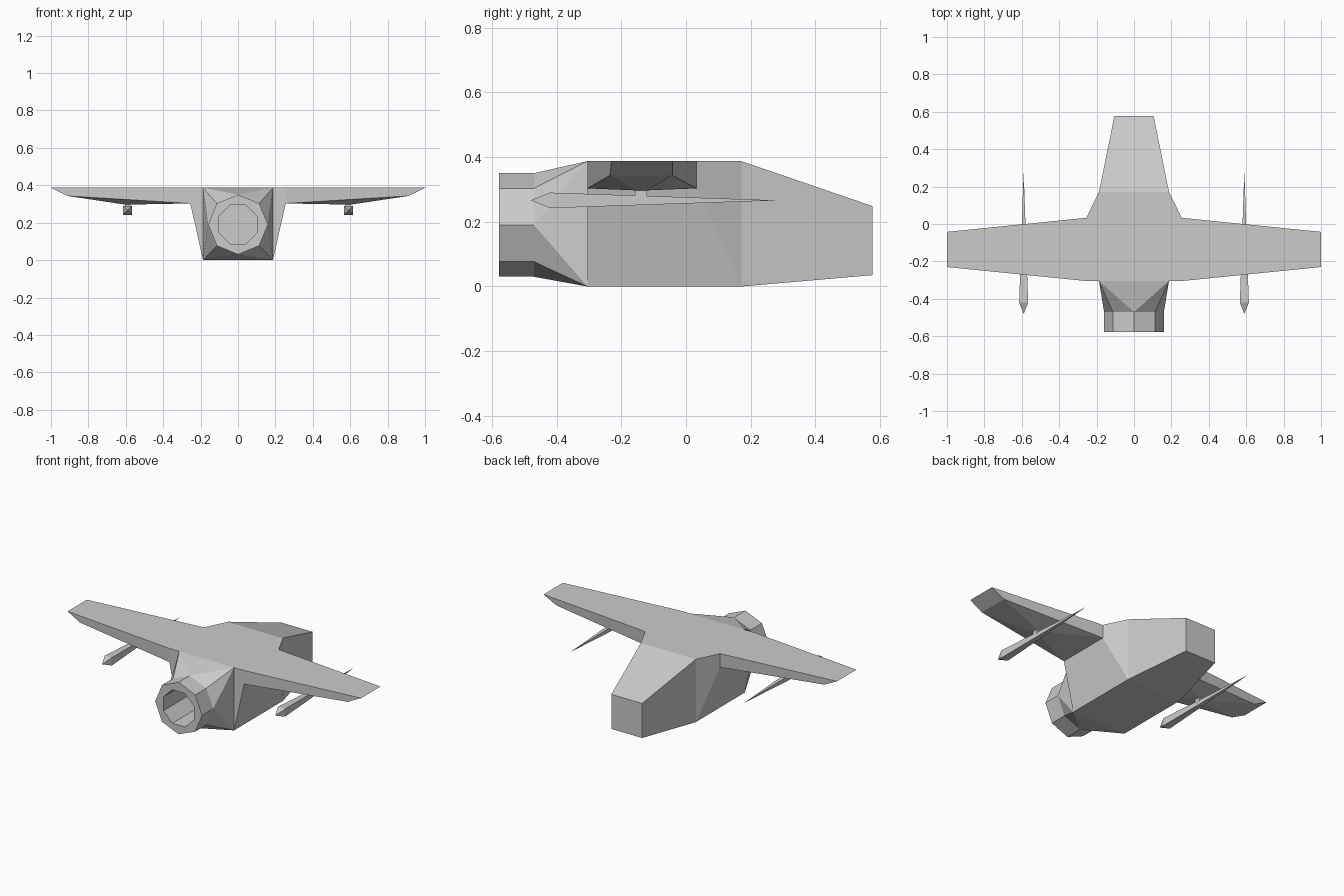
import bpy, bmesh
from math import sin, cos, pi

if "Cube" in bpy.data.objects:
    bpy.data.objects.remove(bpy.data.objects["Cube"])


def finish(bm, name):
    bmesh.ops.recalc_face_normals(bm, faces=bm.faces)
    me = bpy.data.meshes.new(name)
    bm.to_mesh(me)
    bm.free()
    ob = bpy.data.objects.new(name, me)
    bpy.context.collection.objects.link(ob)
    return ob


# Right half of the airframe: named corner points (capital = upper wing edge)
Y1, Y2, Y3, TOP = -0.305, 0.172, 0.577, 0.387
P = {
    "FTc": (0, Y1, TOP), "FT": (.187, Y1, TOP), "FB": (.187, Y1, 0), "FBc": (0, Y1, 0),
    "BTc": (0, Y2, TOP), "BT": (.187, Y2, TOP), "BB": (.187, Y2, 0), "BBc": (0, Y2, 0),
    "ETc": (0, Y3, .248), "ET": (.105, Y3, .248), "EB": (.105, Y3, .035), "EBc": (0, Y3, .035),
    "A": (.255, Y1, TOP), "a": (.255, Y1, .303), "B": (.255, .033, TOP), "b": (.255, .033, .303),
    "T1": (1, -.23, TOP), "T2": (1, -.042, TOP), "t1": (.912, -.235, .343), "t2": (.912, -.042, .343),
    "q1": (.575, -.157, .297), "q2": (.605, -.157, .297),
    "q3": (.605, -.12, .297), "q4": (.575, -.12, .297),
}
# Octagonal intake: outer rings o/p, and inner duct rings i/j turned half a step
CZ = .19
for k in range(5):
    x, z = .16 * sin(k * pi / 4), CZ + .16 * cos(k * pi / 4)
    P[f"o{k}"], P[f"p{k}"] = (x, -.578, z), (x, -.47, z)
R = .112
inner = [(0, R * cos(pi / 8))]
inner += [(R * sin((k + .5) * pi / 4), R * cos((k + .5) * pi / 4)) for k in range(4)]
inner += [(0, -R * cos(pi / 8))]
for k, (x, z) in enumerate(inner):
    P[f"i{k}"], P[f"j{k}"] = (x, -.578, CZ + z), (x, -.31, CZ + z)

faces = [
    # intake lip, duct end and transition to the box fuselage
    "o0 o1 o2 o3 o4 i5 i4 i3 i2 i1 i0", "j0 j1 j2 j3 j4 j5",
    "p0 FTc FT", "p0 FT p1", "p1 FT p2", "p2 FT FB", "p2 FB p3", "p3 FB p4", "p4 FB FBc",
    # fuselage and wing root fairing
    "FTc FT A T1 T2 B BT BTc", "FT A a FB", "a b BB FB", "B BT BB b", "FBc FB BB BBc",
    # tail
    "BT ET EB BB", "BTc BT ET ETc", "BBc BB EB EBc", "ETc ET EB EBc",
    # wing
    "A T1 t1 a", "B T2 t2 b", "T1 T2 t2 t1",
    "a t1 q2 q1", "t1 t2 q3 q2", "t2 b q4 q3", "b a q1 q4", "q1 q2 q3 q4",
]
faces += [f"o{k} o{k+1} p{k+1} p{k}" for k in range(4)]
faces += [f"i{k} i{k+1} j{k+1} j{k}" for k in range(5)]

bm = bmesh.new()
V = {n: bm.verts.new(c) for n, c in P.items()}
for f in faces:
    bm.faces.new([V[n] for n in f.split()])
bmesh.ops.mirror(bm, geom=bm.verts[:] + bm.edges[:] + bm.faces[:], axis='X', merge_dist=.0005)
bmesh.ops.remove_doubles(bm, verts=bm.verts, dist=.0005)
finish(bm, "airframe")


def hull(name, pts):
    bm = bmesh.new()
    for p in pts:
        bm.verts.new(p)
    bmesh.ops.convex_hull(bm, input=bm.verts)
    return finish(bm, name)


# Needle-shaped wing pods on short pylons
for side, s in (("left", -1), ("right", 1)):
    x, z, w = s * .59, .266, .024
    sq = [(x + a * w, -.42, z + b * w) for a in (-1, 1) for b in (-1, 1)]
    hull(side + "_wing_pod", [(x, -.48, z), (x, .285, z)] + sq)
    hull(side + "_pylon", [(x + a * .015, y, h) for a in (-1, 1)
                           for y in (-.157, -.12) for h in (.272, .298)])
